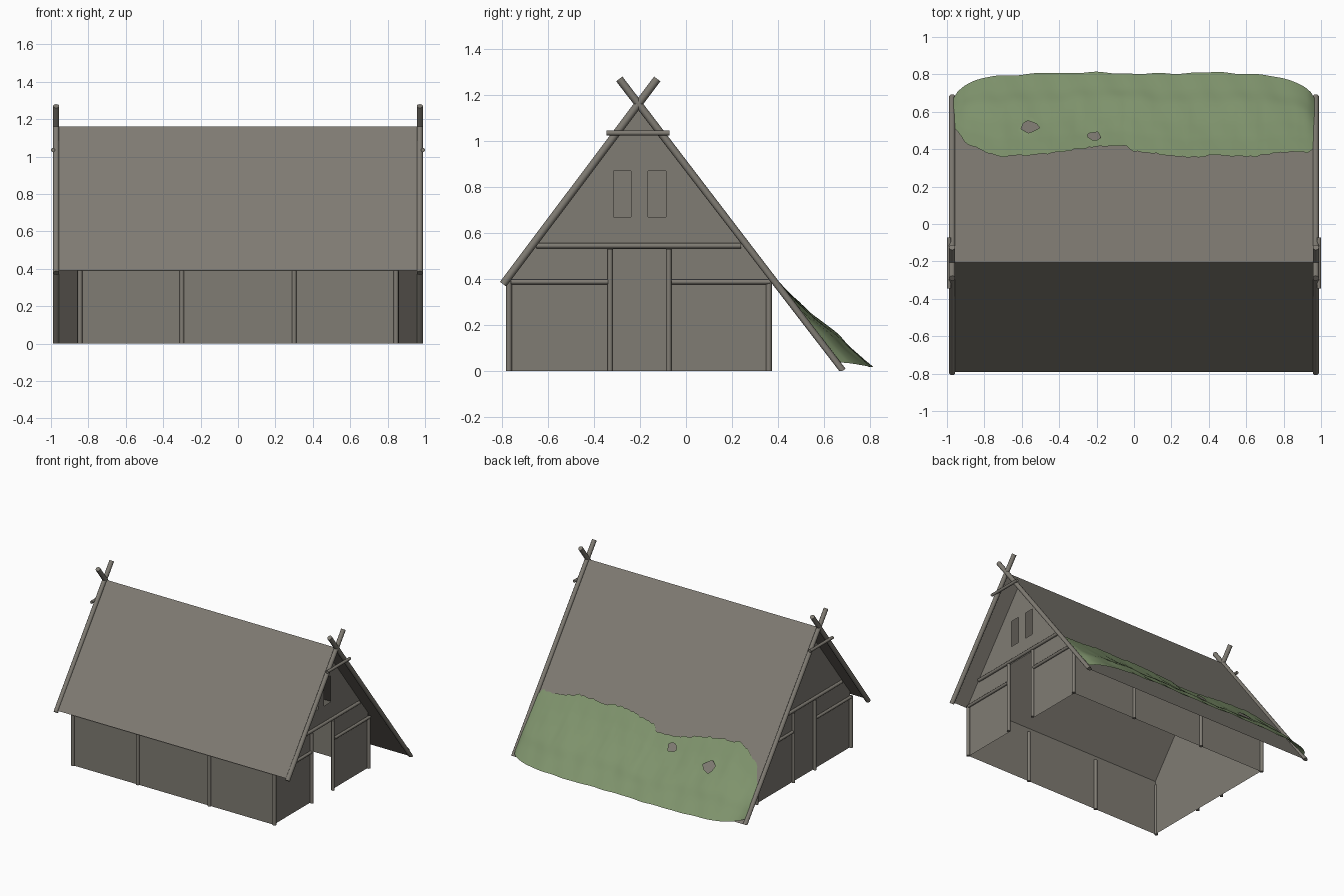
import bpy, math, random
from mathutils import Vector

if "Cube" in bpy.data.objects:
    bpy.data.objects.remove(bpy.data.objects["Cube"])

random.seed(4)
RIDGE_Y, RIDGE_Z, SLOPE = -0.205, 1.16, 1.31
FRONT, BACK, WALL_X = -0.77, 0.36, 0.838


def material(name, rgb):
    m = bpy.data.materials.new(name)
    m.diffuse_color = (*rgb, 1)
    m.use_nodes = True
    m.node_tree.nodes["Principled BSDF"].inputs["Base Color"].default_value = m.diffuse_color
    return m


WOOD = material("weathered_wood", (0.215, 0.200, 0.172))
MOSS = material("moss_green", (0.21, 0.29, 0.15))


def roof_z(y):
    return RIDGE_Z - SLOPE * abs(y - RIDGE_Y)


def mesh(name, verts, faces, mat=WOOD):
    me = bpy.data.meshes.new(name)
    me.from_pydata(verts, [], faces)
    me.materials.append(mat)
    ob = bpy.data.objects.new(name, me)
    bpy.context.collection.objects.link(ob)
    return ob


def pole(name, a, b, r=0.013):
    # round timber, cut flat where it would sink below the ground
    a, b = Vector(a), Vector(b)
    d = b - a
    bpy.ops.mesh.primitive_cylinder_add(vertices=10, radius=r, depth=d.length)
    ob = bpy.context.object
    ob.name = name
    ob.data.transform(d.to_track_quat('Z', 'Y').to_matrix().to_4x4())
    for v in ob.data.vertices:
        v.co += (a + b) / 2
        v.co.z = max(v.co.z, 0)
    ob.data.materials.append(WOOD)
    bpy.ops.object.shade_smooth_by_angle(angle=math.radians(50))


def interp(pts, v):
    for (a, fa), (b, fb) in zip(pts, pts[1:]):
        if v <= b:
            return fa + (fb - fa) * max(0, (v - a)) / (b - a)
    return pts[-1][1]


def gable(name, x, openings):
    # vertical strips with gaps left for (y0, y1, z0, z1) openings
    ys = sorted({FRONT, RIDGE_Y, BACK} | {o[0] for o in openings} | {o[1] for o in openings})
    verts, faces = [], []
    for y0, y1 in zip(ys, ys[1:]):
        mid = (y0 + y1) / 2
        low = 0
        gaps = sorted((o[2], o[3]) for o in openings if o[0] < mid < o[1])
        for top, nxt in gaps + [(None, None)]:
            za, zb = (roof_z(y0), roof_z(y1)) if top is None else (top, top)
            if za > low:
                n = len(verts)
                verts += [(x, y0, low), (x, y1, low), (x, y1, zb), (x, y0, za)]
                faces.append((n, n + 1, n + 2, n + 3))
            low = nxt
    mesh(name, verts, faces)


# Roof slopes
EX = 0.965
for name, y in (("roof_front", -0.792), ("roof_back", 0.68)):
    z = max(roof_z(y), 0)
    mesh(name, [(-EX, y, z), (EX, y, z), (EX, RIDGE_Y, RIDGE_Z), (-EX, RIDGE_Y, RIDGE_Z)], [(0, 1, 2, 3)])

# Long walls with posts
for name, y in (("front", FRONT), ("back", BACK)):
    z = roof_z(y)
    mesh(name + "_wall", [(-WALL_X, y, 0), (WALL_X, y, 0), (WALL_X, y, z), (-WALL_X, y, z)], [(0, 1, 2, 3)])
    for x in (-0.845, -0.3, 0.3, 0.845):
        pole(name + "_post", (x, y, 0), (x, y, 0.39), 0.013)

# Gable walls: open doorway and two windows on the right, closed on the left
gable("gable_right", WALL_X, [(-0.325, -0.08, 0, 0.53), (-0.315, -0.24, 0.67, 0.87),
                              (-0.165, -0.087, 0.67, 0.87)])
gable("gable_left", -WALL_X, [])

# Timbers on both ends
for s in (-1, 1):
    x = s * 0.85
    for y in (-0.33, -0.075):
        pole("door_post", (x, y, 0), (x, y, 0.53), 0.012)
    pole("gable_beam", (x, -0.65, 0.545), (x, 0.24, 0.545), 0.012)
    pole("side_rail", (x, -0.76, 0.388), (x, -0.34, 0.388), 0.011)
    pole("side_rail", (x, -0.062, 0.388), (x, 0.365, 0.388), 0.011)
    bx = s * 0.972
    pole("barge_pole_back", (bx, -0.29, 1.27), (bx, 0.68, 0), 0.017)
    pole("barge_pole_front", (bx, -0.125, 1.27), (bx, -0.795, 0.378), 0.017)
    pole("collar_pole", (s * 0.989, -0.345, 1.035), (s * 0.989, -0.072, 1.035), 0.011)

# Moss draped over the long back slope, with two torn holes
TOP = [(-.96, .53), (-.9, .44), (-.8, .39), (-.7, .365), (-.5, .375), (-.25, .41), (-.15, .42), (-.05, .425),
       (0, .395), (.15, .375), (.3, .36), (.45, .375), (.6, .36), (.75, .38), (.85, .395), (.93, .385), (.96, .42)]
BULGE = [(0, .004), (.25, .02), (.45, .045), (.65, .09), (.8, .1), (1, .132)]
HOLES = [(-.56, .52, .065, .036), (-.21, .472, .05, .03)]
NX, NT = 96, 24
verts, faces, torn = [], [], set()
for i in range(NX + 1):
    x0 = -0.965 + 1.93 * i / NX
    end = max(0, 1 - abs(x0 / 0.968) ** 7)
    y0 = interp(TOP, x0) - .016 + random.uniform(-.005, .005)
    z0 = roof_z(y0)
    z1 = 0.018 + 0.02 * (1 - end)
    for j in range(NT + 1):
        x, t = x0, j / NT
        z = z0 + (z1 - z0) * t
        wave = math.sin(x * 9 + t * 4) * .45 + math.sin(x * 21 - t * 7) * .35 + math.sin(x * 37 + t * 9) * .25
        off = interp(BULGE, t) * end ** .6 + .008 + .016 * wave * t * (1.5 - t) * end
        y = RIDGE_Y + (RIDGE_Z - z) / SLOPE + off
        for hx, hy, rx, ry in HOLES:
            d = abs(x - hx) / rx + abs(y - hy) / ry
            if d < 1:
                # push points inside a hole out to its rim
                torn.add(len(verts))
                k = 1 / max(d, .05)
                ny = hy + (y - hy) * k
                x, y, z = hx + (x - hx) * k, ny, z - SLOPE * (ny - y)
        verts.append((x, y, z))
for i in range(NX):
    for j in range(NT):
        a = i * (NT + 1) + j
        f = (a, a + NT + 1, a + NT + 2, a + 1)
        if not all(k in torn for k in f):
            faces.append(f[::-1])
moss = mesh("moss", verts, faces, MOSS)
moss.data.shade_smooth()
